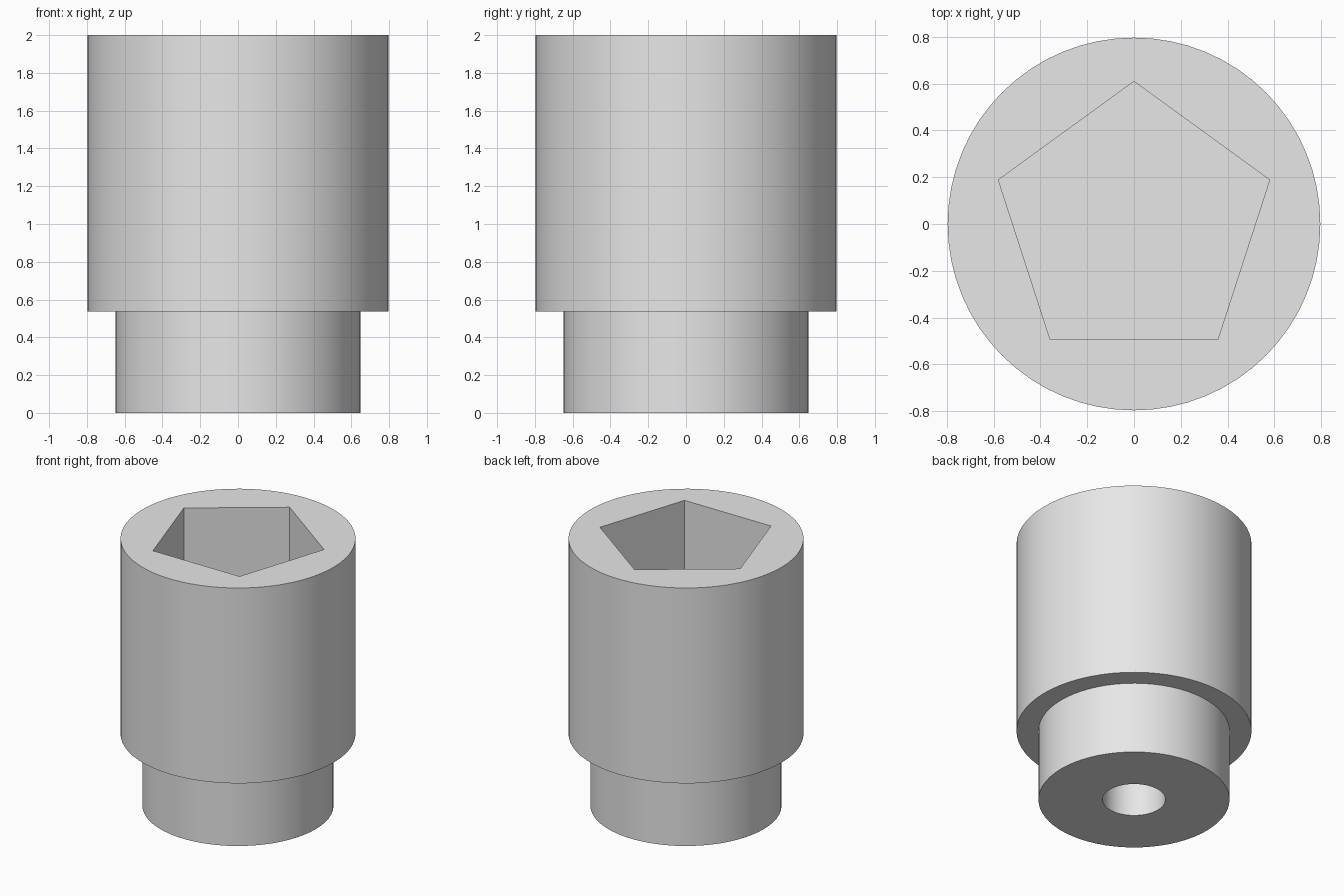
import bpy, bmesh
from math import sin, cos, pi, radians

cube = bpy.data.objects.get("Cube")
if cube:
    bpy.data.objects.remove(cube, do_unlink=True)

# Dimensions
BODY_R, NECK_R, BORE_R, POCKET_R = 0.797, 0.648, 0.213, 0.61
TOP, STEP = 2.0, 0.538
POCKET_FLOOR = STEP
SEGMENTS = 64

metal = bpy.data.materials.new("light_grey_metal")
metal.use_nodes = True
grey = (0.8, 0.8, 0.8, 1.0)
metal.diffuse_color = grey
metal.node_tree.nodes["Principled BSDF"].inputs["Base Color"].default_value = grey

bm = bmesh.new()


def ring(radius, z, sides=SEGMENTS):
    """Closed loop of edges with one corner pointing to the back."""
    verts = []
    for i in range(sides):
        a = pi / 2 + 2 * pi * i / sides
        verts.append(bm.verts.new((radius * cos(a), radius * sin(a), z)))
    return [bm.edges.new((verts[i], verts[(i + 1) % sides])) for i in range(sides)]


def wall(a, b):
    bmesh.ops.bridge_loops(bm, edges=a + b)


def flat(outer, inner):
    bmesh.ops.triangle_fill(bm, edges=outer + inner, use_beauty=True)


# Outer body and narrower neck
body_top, body_low = ring(BODY_R, TOP), ring(BODY_R, STEP)
neck_top, neck_low = ring(NECK_R, STEP), ring(NECK_R, 0)
wall(body_top, body_low)
wall(body_low, neck_top)
wall(neck_top, neck_low)

# Five-sided pocket and round through bore
pocket_top, pocket_low = ring(POCKET_R, TOP, 5), ring(POCKET_R, POCKET_FLOOR, 5)
bore_top, bore_low = ring(BORE_R, POCKET_FLOOR), ring(BORE_R, 0)
wall(pocket_top, pocket_low)
wall(bore_top, bore_low)

# Flat rim, pocket floor and underside
flat(body_top, pocket_top)
flat(pocket_low, bore_top)
wall(neck_low, bore_low)

bmesh.ops.recalc_face_normals(bm, faces=bm.faces[:])
mesh = bpy.data.meshes.new("socket_body")
bm.to_mesh(mesh)
bm.free()
mesh.materials.append(metal)

socket = bpy.data.objects.new("socket_body", mesh)
bpy.context.collection.objects.link(socket)
bpy.ops.object.select_all(action="DESELECT")
socket.select_set(True)
bpy.context.view_layer.objects.active = socket
bpy.ops.object.shade_smooth_by_angle(angle=radians(30))
